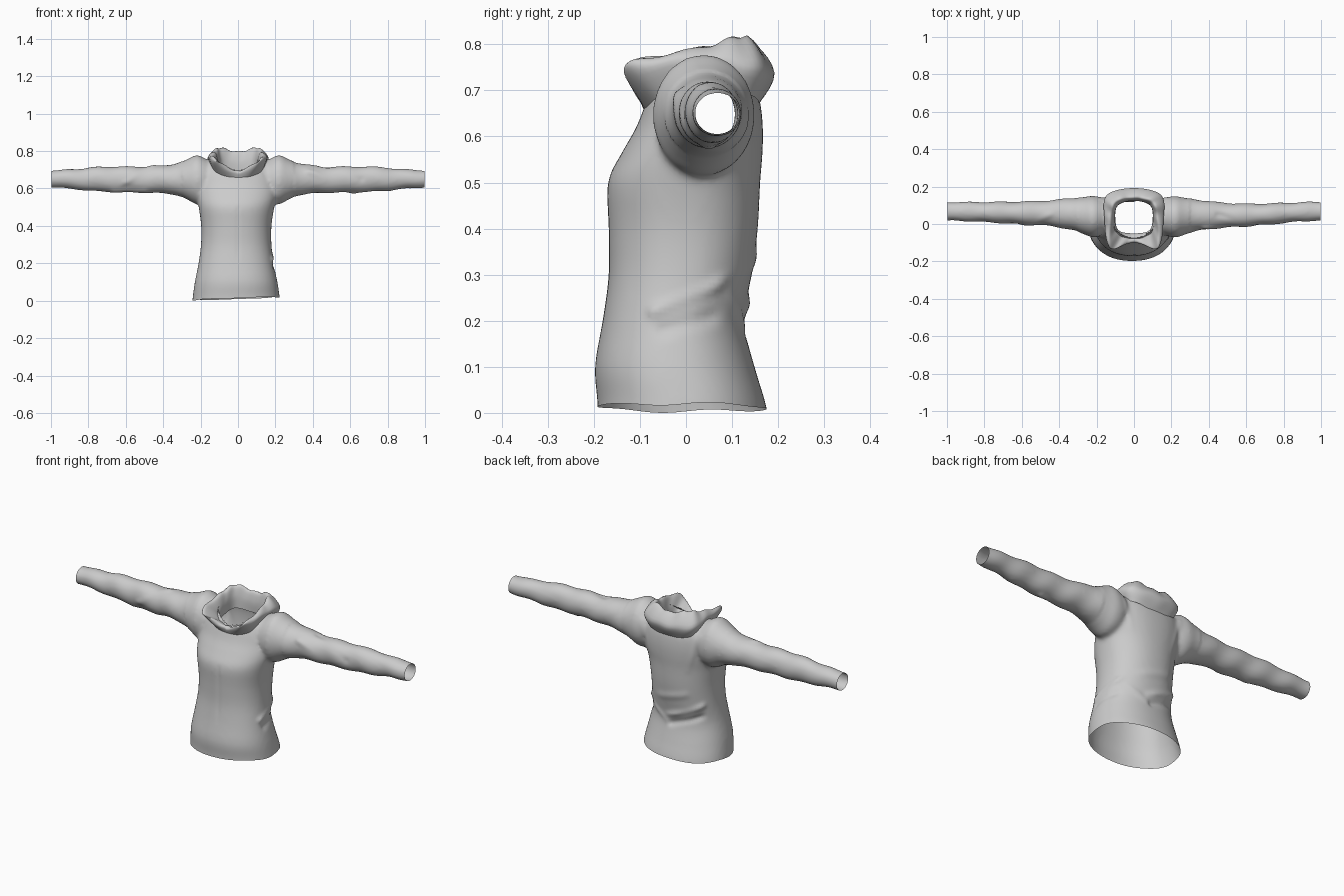
import bpy, bmesh, math
from mathutils import Vector

if "Cube" in bpy.data.objects:
    bpy.data.objects.remove(bpy.data.objects["Cube"])

TAU = math.tau


def power(v, e):
    return math.copysign(abs(v) ** e, v)


def loft(bm, rings, caps=True):
    """Skin a list of closed rings of points, optionally capping both ends."""
    rows = [[bm.verts.new(p) for p in r] for r in rings]
    n = len(rows[0])
    for a, b in zip(rows, rows[1:]):
        for i in range(n):
            j = (i + 1) % n
            bm.faces.new((a[i], a[j], b[j], b[i]))
    if caps:
        bm.faces.new(rows[0])
        bm.faces.new(rows[-1])


def oval(u0, u1, v0, v1, n=48, e=2.2):
    cu, cv, ru, rv = (u0 + u1) / 2, (v0 + v1) / 2, (u1 - u0) / 2, (v1 - v0) / 2
    return [(cu + ru * power(math.cos(TAU * i / n), 2 / e),
             cv + rv * power(math.sin(TAU * i / n), 2 / e)) for i in range(n)]


def catmull(a, b, c, d, t):
    return 0.5 * (2 * b + (c - a) * t + (2 * a - 5 * b + 4 * c - d) * t * t
                  + (3 * b - a - 3 * c + d) * t ** 3)


def resample(keys, steps):
    keys = [Vector(k) for k in keys]
    out = []
    for i in range(len(keys) - 1):
        a, d = keys[max(i - 1, 0)], keys[min(i + 2, len(keys) - 1)]
        out += [catmull(a, keys[i], keys[i + 1], d, s / steps) for s in range(steps)]
    return out + [keys[-1]]


def make_object(name, bm):
    bmesh.ops.recalc_face_normals(bm, faces=bm.faces)
    me = bpy.data.meshes.new(name)
    bm.to_mesh(me)
    bm.free()
    ob = bpy.data.objects.new(name, me)
    bpy.context.collection.objects.link(ob)
    bpy.ops.object.select_all(action='DESELECT')
    ob.select_set(True)
    bpy.context.view_layer.objects.active = ob
    return ob


# Torso sections: z, left, right, front, back
torso = [(-.05, -.25, .228, -.193, .185), (.02, -.243, .222, -.192, .174),
         (.1, -.231, .211, -.198, .149), (.2, -.211, .19, -.181, .126),
         (.3, -.198, .179, -.168, .143), (.4, -.197, .179, -.168, .156),
         (.5, -.21, .194, -.17, .161), (.56, -.22, .21, -.142, .166),
         (.62, -.222, .214, -.108, .167), (.68, -.22, .21, -.084, .16),
         (.72, -.2, .19, -.06, .142), (.755, -.15, .145, -.02, .11)]
# Sleeve sections: x, front, back, bottom, top
sleeve = [(.12, -.03, .11, .6, .73), (.17, -.06, .14, .53, .758),
          (.22, -.072, .15, .515, .779), (.27, -.056, .142, .54, .757),
          (.33, -.036, .136, .565, .735), (.45, -.017, .122, .575, .719),
          (.6, -.008, .115, .579, .718), (.75, .003, .115, .583, .716),
          (.9, .014, .118, .598, .702), (1.05, .018, .12, .608, .697)]

bm = bmesh.new()
loft(bm, [[(x, y, k[0]) for x, y in oval(*k[1:])]
          for k in resample(torso, 3)])
for side in (-1, 1):
    rings = []
    for k in resample(sleeve, 4):
        dy = -side * .006 * math.sin(math.pi * min(1, max(0, (k[0] - .2) / .7)))
        rings.append([(side * k[0], y + dy, z)
                      for y, z in oval(*k[1:], n=32, e=2)])
    loft(bm, rings)
shirt = make_object("shirt_body", bm)

# Fuse torso and sleeves into one cloth surface
rm = shirt.modifiers.new("fuse", 'REMESH')
rm.mode, rm.voxel_size = 'VOXEL', .01
sm = shirt.modifiers.new("relax", 'SMOOTH')
sm.factor, sm.iterations = .5, 9
for m in ("fuse", "relax"):
    bpy.ops.object.modifier_apply(modifier=m)

bm = bmesh.new()
bm.from_mesh(shirt.data)

# Open the hem and cuffs
for co, no in (((0, 0, .012), (0, 0, -1)), ((.998, 0, 0), (1, 0, 0)),
               ((-.998, 0, 0), (-1, 0, 0))):
    bmesh.ops.bisect_plane(bm, geom=bm.verts[:] + bm.edges[:] + bm.faces[:],
                           plane_co=co, plane_no=no, clear_outer=True)
# Open the neck
hole = [f for f in bm.faces if f.calc_center_median().z > .62 and
        (f.calc_center_median().x / .122) ** 2
        + ((f.calc_center_median().y - .04) / .115) ** 2 < 1]
bmesh.ops.delete(bm, geom=hole, context='FACES')

# Cloth folds: start, end, width, height
folds = [((.18, -.07, .22), (.15, .12, .3), .014, .008),
         ((.19, -.05, .18), (.16, .1, .22), .016, -.006),
         ((-.17, .09, .3), (.02, .14, .22), .016, .009),
         ((-.17, .09, .24), (.0, .13, .18), .015, -.01),
         ((.16, .1, .26), (.03, .14, .19), .014, .008),
         ((-.1, .15, .36), (.1, .15, .31), .02, .005),
         ((.13, -.06, .71), (.18, -.09, .6), .008, -.009),
         ((.38, -.02, .69), (.62, .05, .58), .016, .007),
         ((.45, .05, .72), (.66, 0, .65), .014, -.006),
         ((-.62, -.01, .62), (-.45, .05, .72), .016, .006),
         ((-.5, .02, .58), (-.66, .04, .59), .02, .005),
         ((.17, .14, .7), (.13, .16, .5), .016, .006),
         ((-.17, .14, .7), (-.12, .16, .5), .016, .006),
         ((0, -.17, .5), (0, -.17, .2), .008, -.003)]
bm.normal_update()
moves = {}
for v in bm.verts:
    h = 0
    for a, b, w, amp in folds:
        a, b = Vector(a), Vector(b)
        t = max(0, min(1, (v.co - a).dot(b - a) / (b - a).length_squared))
        d = (v.co - a.lerp(b, t)).length
        h += amp * math.exp(-(d / w) ** 2)
    if abs(v.co.x) > .3:
        h += .0025 * math.sin(v.co.x * 38 + v.co.z * 25)
    moves[v] = v.normal * h
for v, d in moves.items():
    edge = max(0, 1 - v.co.z / .1)
    v.co += d
    v.co.z += edge * (.04 * v.co.x + .004 * math.sin(v.co.y * 30))
    v.co.x = max(-1, min(1, v.co.x))
bm.to_mesh(shirt.data)
bm.free()
bpy.ops.object.shade_smooth()

# Rolled collar: profiles from front centre round the side to the back
profiles = [
    [(0, -.05, .65), (0, -.057, .672), (0, -.085, .697), (0, -.1, .683), (0, -.088, .65)],
    [(.08, -.035, .68), (.087, -.055, .72), (.118, -.126, .755), (.13, -.118, .738), (.11, -.06, .675)],
    [(.1, .03, .69), (.105, .03, .75), (.125, .03, .792), (.158, .03, .768), (.145, .03, .72)],
    [(.085, .1, .7), (.085, .105, .77), (.1, .122, .818), (.145, .155, .752), (.125, .14, .69)],
    [(0, .125, .69), (0, .125, .75), (0, .145, .797), (0, .192, .738), (0, .158, .67)]]
mirrored = [[(-x, y, z) for x, y, z in p] for p in profiles[3:0:-1]]
loop = profiles + mirrored
n, steps = len(loop), 10
columns = []
for i in range(n):
    quad = [loop[(i + o) % n] for o in (-1, 0, 1, 2)]
    for s in range(steps):
        pts = [catmull(*[Vector(q[k]) for q in quad], s / steps) for k in range(5)]
        columns.append(resample(pts, 5))
for i, col in enumerate(columns):
    for j, p in enumerate(col):
        p.z += .004 * math.sin(i * .9 + j * .35) * math.sin(math.pi * j / 20)
bm = bmesh.new()
loft(bm, list(zip(*columns)), caps=False)
make_object("collar", bm)
bpy.ops.object.shade_smooth()
